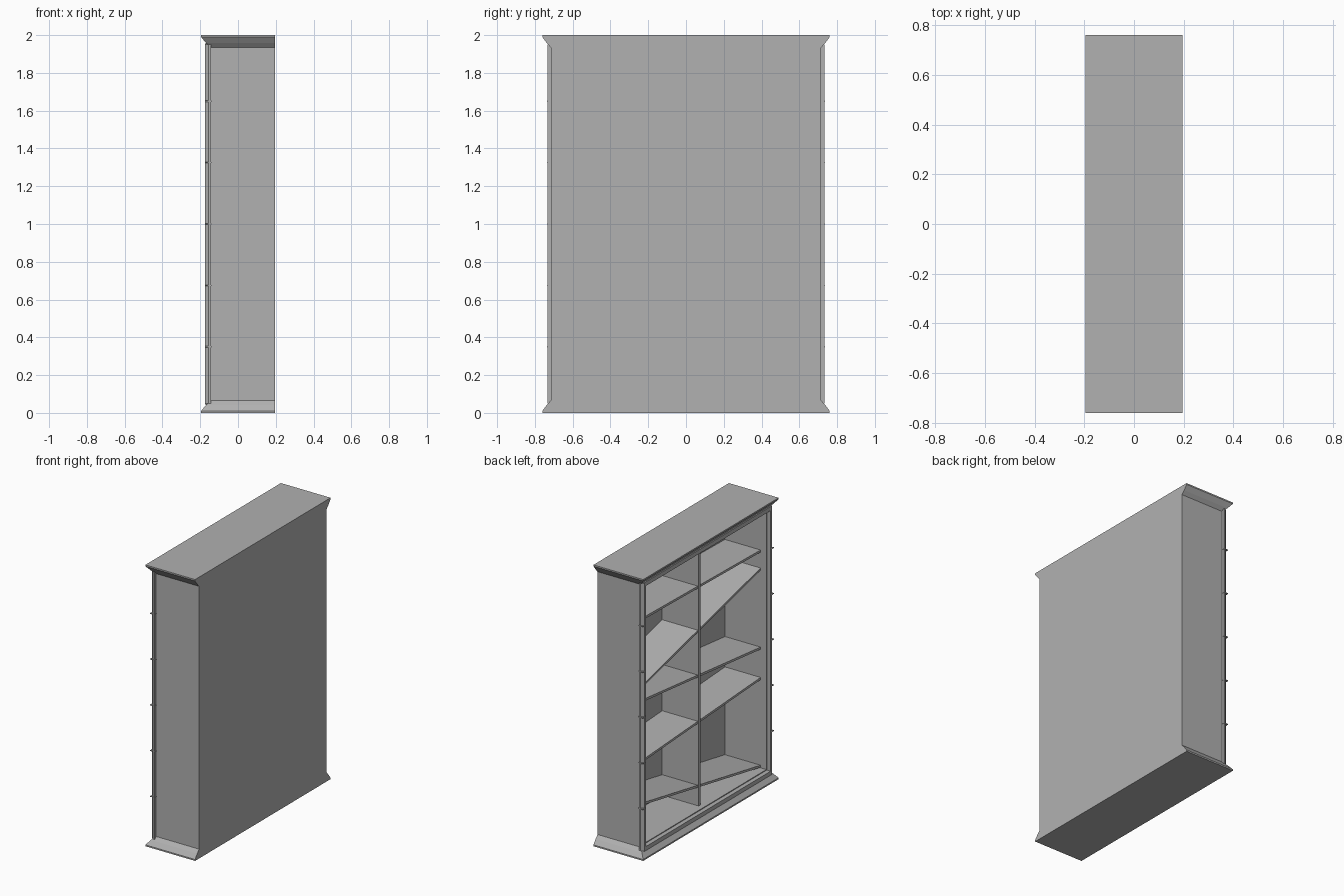
import bpy, bmesh

if "Cube" in bpy.data.objects:
    bpy.data.objects.remove(bpy.data.objects["Cube"])

GREY = bpy.data.materials.new("dark_grey")
GREY.diffuse_color = (0.44, 0.44, 0.44, 1)
GREY.use_nodes = True
GREY.node_tree.nodes["Principled BSDF"].inputs["Base Color"].default_value = GREY.diffuse_color


def mesh_object(name, bm):
    bmesh.ops.recalc_face_normals(bm, faces=bm.faces)
    me = bpy.data.meshes.new(name)
    bm.to_mesh(me)
    bm.free()
    me.materials.append(GREY)
    ob = bpy.data.objects.new(name, me)
    bpy.context.collection.objects.link(ob)
    return ob


def box(name, x0, x1, y0, y1, z0, z1, slope=0.0):
    """Box from its limits; slope leans it along y with vertical ends."""
    bm = bmesh.new()
    bmesh.ops.create_cube(bm, size=1)
    for v in bm.verts:
        v.co.x = x0 if v.co.x < 0 else x1
        v.co.y = y0 if v.co.y < 0 else y1
        v.co.z = (z0 if v.co.z < 0 else z1) + slope * v.co.y
    return mesh_object(name, bm)


def prism(name, section, z0, z1):
    """Upright bar from an (x, y) cross-section."""
    bm = bmesh.new()
    low, top = [[bm.verts.new((x, y, z)) for x, y in section] for z in (z0, z1)]
    n = len(section)
    for i in range(n):
        j = (i + 1) % n
        bm.faces.new((low[i], low[j], top[j], top[i]))
    bm.faces.new(low)
    bm.faces.new(top)
    return mesh_object(name, bm)


BACK, FRONT, HALF = 0.195, -0.145, 0.715     # carcass limits, open side faces -x
WALL = 0.02


def moulding(name, profile):
    """Solid slab whose two ends and open side follow the profile (offset, z); back is flat."""
    bm = bmesh.new()
    rings = []
    for o, z in profile:
        f = FRONT - 1.1 * o
        pts = [(BACK, HALF + o), (f, HALF + o), (f, -HALF - o), (BACK, -HALF - o)]
        rings.append([bm.verts.new((x, y, z)) for x, y in pts])
    for a, b in zip(rings, rings[1:]):
        for i in range(4):
            j = (i + 1) % 4
            bm.faces.new((a[i], a[j], b[j], b[i]))
    bm.faces.new(rings[0])
    bm.faces.new(rings[-1])
    return mesh_object(name, bm)


# plinth and crown, same profile flipped
profile = [(0.046, 0.0), (0.046, 0.010), (0.040, 0.018), (0.022, 0.042), (0.0, 0.066)]
moulding("plinth", profile)
moulding("crown", [(o, 2 - z) for o, z in profile])

# carcass
box("back_panel", BACK - 0.015, BACK, -HALF, HALF, 0.06, 1.94)
box("divider", -0.107, BACK - 0.015, -0.01, 0.01, 0.06, 1.94)
box("floor_board", FRONT, BACK - 0.015, -HALF + WALL, HALF - WALL, 0.06, 0.08)
for s, side in ((-1, "left"), (1, "right")):
    y0, y1 = sorted((s * (HALF - WALL), s * HALF))
    box(f"{side}_side", FRONT, BACK, y0, y1, 0.06, 1.94)
    # chamfered front trim post with thin joint rings
    section = [(-0.143, 0.701), (-0.143, 0.732), (-0.155, 0.732), (-0.175, 0.718), (-0.175, 0.701)]
    prism(f"{side}_trim_post", [(x, s * y) for x, y in section], 0.05, 1.95)
    for i in range(5):
        z = 0.35 + 0.325 * i
        y0, y1 = sorted((s * 0.708, s * 0.735))
        box(f"{side}_trim_joint_{i + 1}", -0.176, FRONT + 0.004, y0, y1, z - 0.003, z + 0.003)

# trim rails
for name, z0, z1 in (("lower_trim_rail", 0.045, 0.074), ("upper_trim_rail", 1.926, 1.955)):
    box(name, -0.175, FRONT, -0.718, 0.718, z0, z1)

# shelves knocked askew: centre height, slope along y
shelves = [(0.216, 0.180), (0.673, -0.06), (1.0, 0.10), (1.322, -0.245), (1.633, 0.018)]
for i, (z, k) in enumerate(shelves):
    box(f"shelf_{i + 1}", -0.10, BACK - 0.015, -HALF + WALL, HALF - WALL, z - 0.008, z + 0.008, k)
